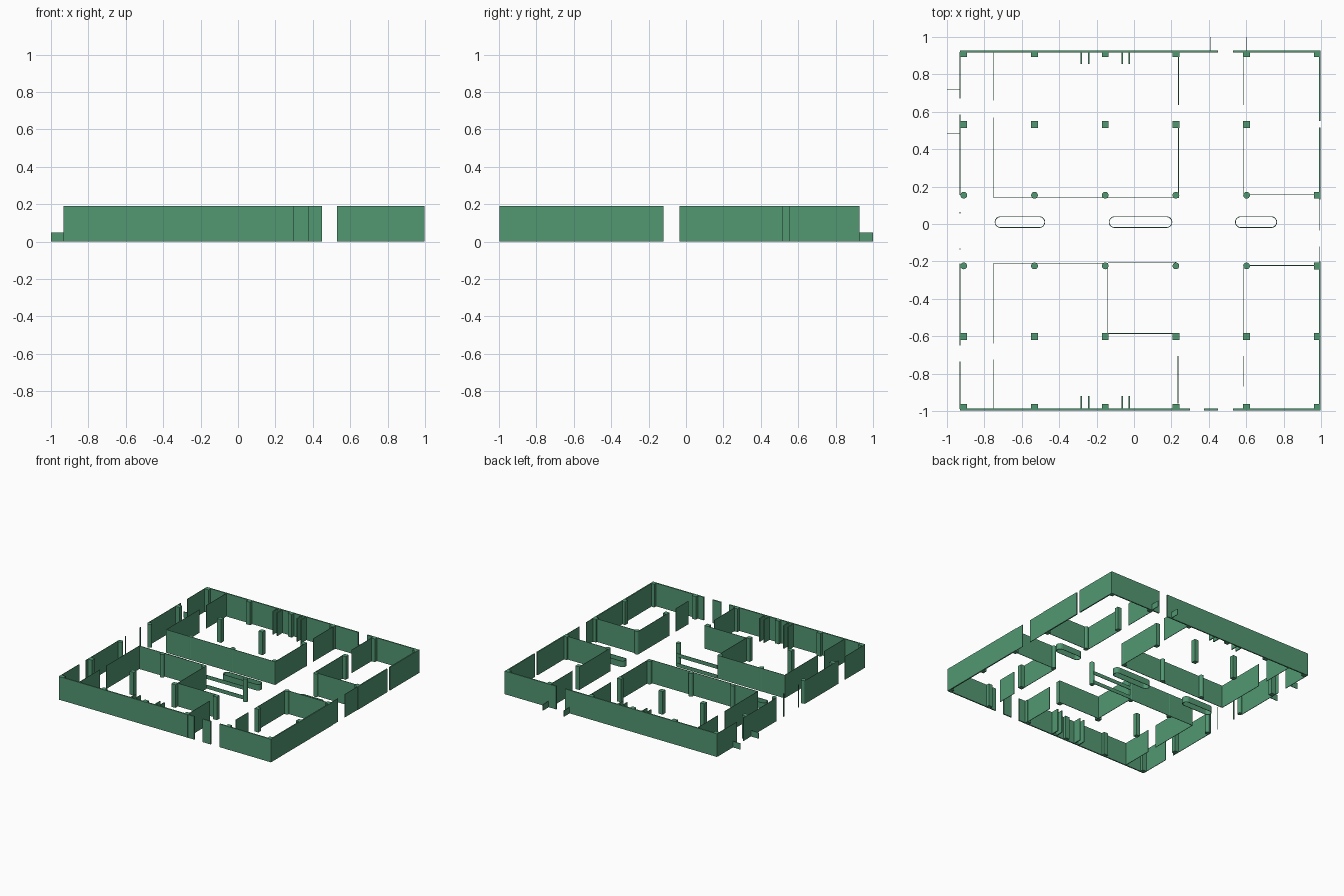
import bpy, bmesh, math

cube = bpy.data.objects.get("Cube")
if cube:
    bpy.data.objects.remove(cube, do_unlink=True)

green = bpy.data.materials.new("muted_green")
green.use_nodes = True
color = (0.085, 0.31, 0.17, 1)
green.diffuse_color = color
green.node_tree.nodes["Principled BSDF"].inputs["Base Color"].default_value = color

H = 0.19      # wall height
LOW = 0.05    # low panel height
THIN = 0.004
THICK = 0.01


def finish(bm, name):
    mesh = bpy.data.meshes.new(name)
    bm.to_mesh(mesh)
    bm.free()
    mesh.materials.append(green)
    obj = bpy.data.objects.new(name, mesh)
    bpy.context.collection.objects.link(obj)
    return obj


def add_box(bm, x0, x1, y0, y1, z0=0, z1=H):
    verts = bmesh.ops.create_cube(bm, size=1)["verts"]
    for v in verts:
        v.co.x = x1 if v.co.x > 0 else x0
        v.co.y = y1 if v.co.y > 0 else y0
        v.co.z = z1 if v.co.z > 0 else z0


def walls_x(name, y, spans, t=THIN, z0=0, z1=H):
    """Walls running along x at a fixed y."""
    bm = bmesh.new()
    for a, b in spans:
        add_box(bm, a, b, y - t / 2, y + t / 2, z0, z1)
    finish(bm, name)


def walls_y(name, x, spans, t=THIN, z0=0, z1=H):
    """Walls running along y at a fixed x."""
    bm = bmesh.new()
    for a, b in spans:
        add_box(bm, x - t / 2, x + t / 2, a, b, z0, z1)
    finish(bm, name)


# Outer walls with door openings
walls_x("back_wall", 0.923, [(-0.93, 0.45), (0.53, 0.998)], THICK)
walls_x("front_wall", -0.992, [(-0.93, 0.30), (0.375, 0.45), (0.53, 0.998)], THICK)
walls_y("east_wall", 0.993, [(0.55, 0.92), (0.13, 0.515), (-0.99, -0.2)], THICK)
walls_y("east_wall_thin", 0.993, [(-0.035, 0.13), (-0.2, -0.12)])
walls_y("west_wall", -0.93, [(0.67, 0.92), (0.155, 0.585), (0.055, 0.065),
                             (-0.135, -0.13), (-0.65, -0.21), (-0.99, -0.735)])

# Room partitions
walls_y("west_corridor_wall", -0.75, [(0.66, 0.92), (0.14, 0.57), (-0.64, -0.21), (-0.99, -0.725)])
walls_x("back_room_wall", 0.14, [(-0.75, 0.238)])
walls_y("back_room_side", 0.238, [(0.14, 0.55), (0.635, 0.92)])
walls_x("front_room_wall", -0.21, [(-0.75, -0.14)])
walls_y("front_room_side", -0.14, [(-0.585, -0.21)])
walls_x("front_room_step", -0.585, [(-0.14, 0.235)])
walls_y("front_room_end", 0.235, [(-0.96, -0.705)])
walls_y("east_room_side", 0.587, [(0.635, 0.92), (0.155, 0.55), (-0.6, -0.222), (-0.87, -0.705)])
walls_x("east_room_back", 0.157, [(0.587, 0.985)])
walls_x("east_room_front", -0.222, [(0.587, 0.985)])

# Open rails closing the front room
for z in (0, 0.08):
    walls_x("front_room_rail", -0.205, [(-0.14, 0.225)], THIN, z, z + 0.03)

# Low panels outside the doors
for y in (0.72, 0.485):
    walls_x("west_door_panel", y, [(-1, -0.93)], THIN, 0, LOW)
for x in (0.41, 0.6):
    walls_y("back_door_panel", x, [(0.923, 1)], THIN, 0, LOW)

# Stall dividers
for x in (-0.283, -0.243, -0.064, -0.025):
    walls_y("stall_divider", x, [(0.855, 0.92), (-0.99, -0.92)], 0.008)

# Columns on a regular grid, round beside the central hall
columns_x = [-0.91 + 0.378 * i for i in range(6)]
columns_y = [-0.98 + 0.378 * i for i in range(6)]
R = 0.018
for j, y in enumerate(columns_y):
    for i, x in enumerate(columns_x):
        if (i, j) == (5, 4):
            continue
        bm = bmesh.new()
        if j in (2, 3) and i < 5:
            bmesh.ops.create_cone(bm, cap_ends=True, segments=24, radius1=R,
                                  radius2=R, depth=H)
            bmesh.ops.translate(bm, verts=bm.verts, vec=(x, y, H / 2))
            obj = finish(bm, "round_column")
            bpy.ops.object.select_all(action="DESELECT")
            obj.select_set(True)
            bpy.context.view_layer.objects.active = obj
            bpy.ops.object.shade_smooth_by_angle()
        else:
            add_box(bm, x - R, x + R, y - R, y + R)
            finish(bm, "square_column")

# Open planters with rounded ends
for x0, x1 in ((-0.745, -0.475), (-0.135, 0.205), (0.54, 0.765)):
    r, cy, n = 0.031, 0.01, 10
    bm = bmesh.new()
    ring = []
    for cx, start in ((x1 - r, -math.pi / 2), (x0 + r, math.pi / 2)):
        for k in range(n + 1):
            a = start + math.pi * k / n
            ring.append((cx + r * math.cos(a), cy + r * math.sin(a)))
    low = [bm.verts.new((x, y, 0)) for x, y in ring]
    top = [bm.verts.new((x, y, LOW)) for x, y in ring]
    for k in range(len(ring)):
        m = (k + 1) % len(ring)
        bm.faces.new((low[k], low[m], top[m], top[k]))
    planter = finish(bm, "planter")
    shell = planter.modifiers.new("Shell", "SOLIDIFY")
    shell.thickness = THIN
